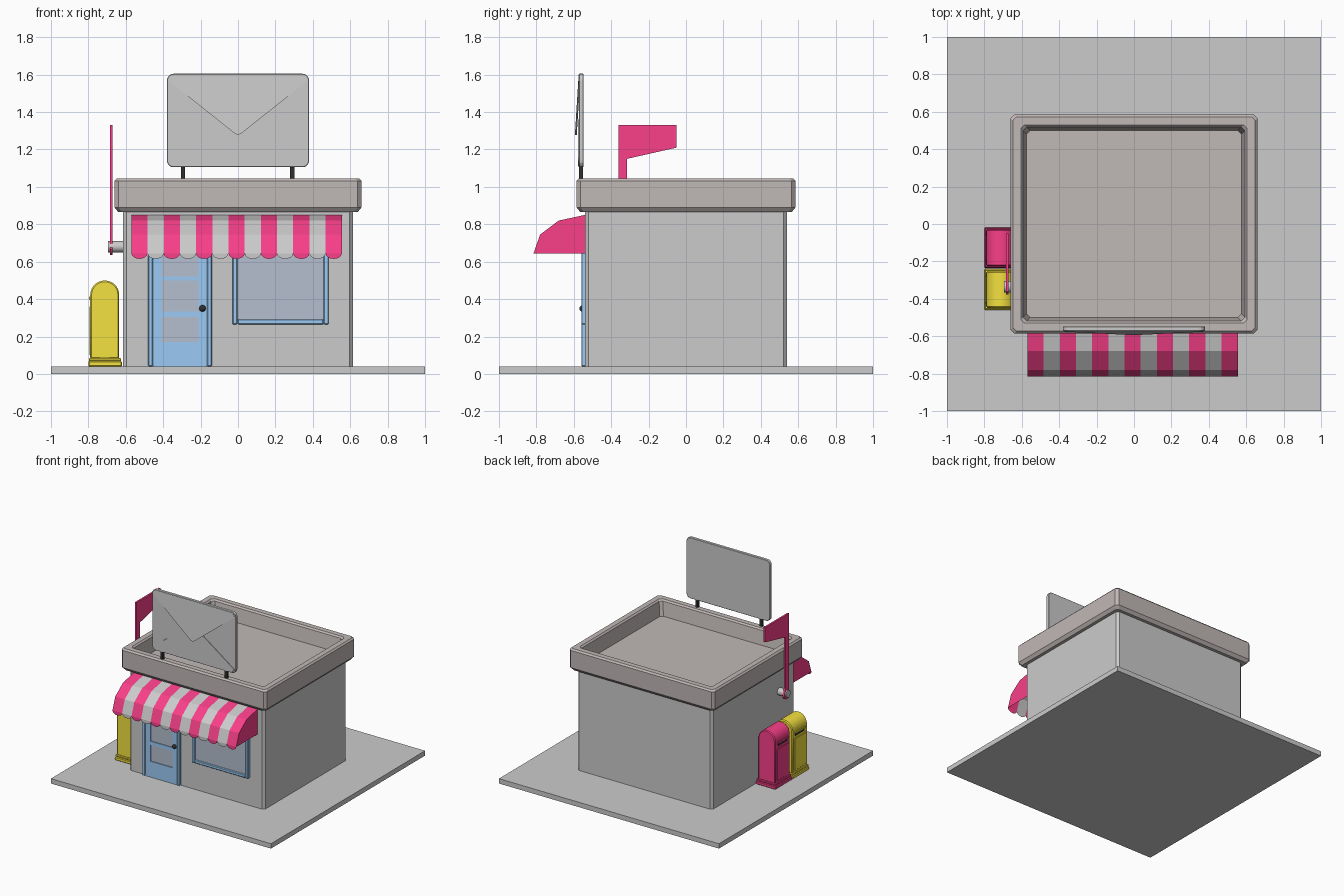
import bpy, bmesh
from math import sin, cos, pi, radians

if "Cube" in bpy.data.objects:
    bpy.data.objects.remove(bpy.data.objects["Cube"])


def mat(name, r, g, b):
    m = bpy.data.materials.new(name)
    m.diffuse_color = (r, g, b, 1)
    m.use_nodes = True
    m.node_tree.nodes["Principled BSDF"].inputs["Base Color"].default_value = m.diffuse_color
    return m


RED = mat("red", 0.95, 0.05, 0.25)
BLUE = mat("blue", 0.33, 0.60, 0.92)
YELLOW = mat("yellow", 0.90, 0.75, 0.05)
ROOF = mat("roof_brown", 0.53, 0.48, 0.47)
GLASS = mat("glass", 0.46, 0.52, 0.62)
BLACK = mat("black", 0.03, 0.03, 0.03)
PAVE = mat("pavement", 0.55, 0.55, 0.55)


def finish(name, bm, m=None, bevel=0, smooth=False):
    bmesh.ops.recalc_face_normals(bm, faces=bm.faces)
    me = bpy.data.meshes.new(name)
    bm.to_mesh(me)
    bm.free()
    ob = bpy.data.objects.new(name, me)
    bpy.context.collection.objects.link(ob)
    if m:
        me.materials.append(m)
    if bevel:
        b = ob.modifiers.new("bevel", "BEVEL")
        b.width, b.segments, b.limit_method = bevel, 1, 'ANGLE'
        b.angle_limit = radians(40)
    if smooth:
        bpy.ops.object.select_all(action='DESELECT')
        ob.select_set(True)
        bpy.context.view_layer.objects.active = ob
        bpy.ops.object.shade_smooth_by_angle(angle=radians(30))
    return ob


def loft(name, rings, **kw):
    """Closed solid through rings of equal point count."""
    bm = bmesh.new()
    vs = [[bm.verts.new(p) for p in r] for r in rings]
    n = len(vs[0])
    for a, b in zip(vs, vs[1:]):
        for i in range(n):
            bm.faces.new((a[i], a[(i + 1) % n], b[(i + 1) % n], b[i]))
    bm.faces.new(vs[0])
    bm.faces.new(vs[-1])
    return finish(name, bm, **kw)


def prism(name, pts, axis, a, b, **kw):
    """Extrude a 2D outline along x (pts are y,z) or y (pts are x,z)."""
    put = (lambda p, d: (d, p[0], p[1])) if axis == 'x' else (lambda p, d: (p[0], d, p[1]))
    return loft(name, [[put(p, d) for p in pts] for d in (a, b)], **kw)


def box(name, x0, x1, y0, y1, z0, z1, **kw):
    return prism(name, [(x0, z0), (x1, z0), (x1, z1), (x0, z1)], 'y', y0, y1, **kw)


def arc(cx, cz, r, a0, a1, n):
    return [(cx + r * cos(radians(a0 + (a1 - a0) * i / n)),
             cz + r * sin(radians(a0 + (a1 - a0) * i / n))) for i in range(n + 1)]


def cut_rect(hx, hy, z, c):
    """Rectangle ring with chamfered corners."""
    return [(hx, -hy + c, z), (hx, hy - c, z), (hx - c, hy, z), (-hx + c, hy, z),
            (-hx, hy - c, z), (-hx, -hy + c, z), (-hx + c, -hy, z), (hx - c, -hy, z)]


# Pavement, walls and roof tray
box("pavement", -1, 1, -1, 1, 0, 0.04, m=PAVE)
loft("walls", [cut_rect(0.615, 0.54, z, 0.02) for z in (0.04, 0.88)])
roof = [(0, 0.865, 0.02), (-0.02, 0.865, 0.02), (0, 0.89, 0.02), (0, 1.032, 0.02),
        (0.012, 1.045, 0.02), (0.055, 1.045, 0.02), (0.067, 1.033, 0.02), (0.085, 0.92, 0.02)]
loft("roof_tray", [cut_rect(0.66 - max(i, 0), 0.585 - max(i, 0), z, c)
                   for i, z, c in [(0.02, 0.865, 0.02)] + roof[2:]], m=ROOF)


def frame(name, x0, x1, z0, z1, w, y0, y1, sill=True):
    for part, b in (("left", (x0, x0 + w, z0, z1)), ("right", (x1 - w, x1, z0, z1)),
                    ("top", (x0 + w, x1 - w, z1 - w, z1)), ("bottom", (x0 + w, x1 - w, z0, z0 + w))):
        if part != "bottom" or sill:
            box(name + "_" + part, b[0], b[1], y0, y1, b[2], b[3], m=BLUE, bevel=0.005)


# Door: frame, stiles, rails, glass and knob
frame("door_frame", -0.48, -0.14, 0.04, 0.74, 0.025, -0.56, -0.535, sill=False)
for side, x in (("left", -0.455), ("right", -0.21)):
    box("door_stile_" + side, x, x + 0.045, -0.553, -0.535, 0.04, 0.715, m=BLUE)
for i, (z0, z1) in enumerate(((0.04, 0.17), (0.305, 0.335), (0.50, 0.52), (0.68, 0.715))):
    box(f"door_rail_{i}", -0.41, -0.21, -0.553, -0.535, z0, z1, m=BLUE)
box("door_glass", -0.41, -0.21, -0.546, -0.535, 0.17, 0.68, m=GLASS)
bm = bmesh.new()
bmesh.ops.create_uvsphere(bm, u_segments=16, v_segments=8, radius=0.018)
bmesh.ops.translate(bm, verts=bm.verts, vec=(-0.19, -0.552, 0.35))
finish("door_knob", bm, m=BLACK, smooth=True)

# Shop window
frame("window_frame", -0.03, 0.485, 0.265, 0.74, 0.027, -0.56, -0.535)
box("window_glass", -0.003, 0.458, -0.55, -0.535, 0.292, 0.713, m=GLASS)

# Striped awning with scalloped hem
bm = bmesh.new()
prof = [(-0.54, 0.85), (-0.68, 0.82), (-0.78, 0.745), (-0.815, 0.645)]
X0, X1, N = -0.57, 0.555, 13
w = (X1 - X0) / N


def face(pts, idx):
    bm.faces.new([bm.verts.new(p) for p in pts]).material_index = idx


for i in range(N):
    a, b = X0 + i * w, X0 + (i + 1) * w
    for p, q in zip(prof, prof[1:]):
        face([(a, *p), (b, *p), (b, *q), (a, *q)], i % 2)
    face([((a + b) / 2 - w / 2 * cos(pi * k / 8), -0.815, 0.645 - 0.03 * sin(pi * k / 8))
          for k in range(9)], i % 2)
for x in (X0, X1):
    face([(x, *p) for p in prof] + [(x, -0.54, 0.645)], 0)
bmesh.ops.remove_doubles(bm, verts=bm.verts, dist=0.0005)
awning = finish("awning", bm, m=RED)
awning.data.materials.append(mat("awning_white", 0.8, 0.8, 0.8))

# Envelope sign: rounded board, folds, flap and legs
board = []
for cx, cz, a in ((0.345, 1.57, 0), (-0.345, 1.57, 90), (-0.345, 1.14, 180), (0.345, 1.14, 270)):
    board += arc(cx, cz, 0.035, a, a + 90, 4)
prism("sign_board", board, 'y', -0.573, -0.547, bevel=0.003)
prism("sign_lower_fold", [(-0.37, 1.14), (-0.345, 1.11), (0.345, 1.11), (0.37, 1.14),
                          (0.06, 1.36), (-0.06, 1.36)], 'y', -0.578, -0.57)
flap = [(-0.375, 1.57), (-0.345, 1.60), (0.345, 1.60), (0.375, 1.57), (0.02, 1.287), (0, 1.278), (-0.02, 1.287)]
loft("sign_flap", [[(x, -0.574 - (1.60 - z) * 0.062 + d, z) for x, z in flap] for d in (0, 0.01)])
for side, x in (("left", -0.295), ("right", 0.29)):
    box("sign_leg_" + side, x - 0.011, x + 0.011, -0.572, -0.55, 1.03, 1.115, m=BLACK)

# Signal flag on the left wall with its hub
prism("flag", [(-0.36, 1.33), (-0.36, 0.68)] + arc(-0.335, 0.68, 0.045, 200, 340, 10)
      + [(-0.315, 0.73), (-0.315, 1.15), (-0.05, 1.21), (-0.05, 1.33)], 'x', -0.685, -0.67, m=RED)
prism("flag_hub", arc(-0.335, 0.68, 0.03, 0, 337.5, 15), 'x', -0.695, -0.61, smooth=True)

# Two post boxes against the left wall
for name, yc, m in (("yellow_post_box", -0.35, YELLOW), ("red_post_box", -0.127, RED)):
    outline = [(-0.79, 0.08), (-0.635, 0.08)] + arc(-0.7125, 0.422, 0.0775, 0, 180, 14)
    prism(name + "_body", outline, 'y', yc - 0.098, yc + 0.098, m=m, bevel=0.007, smooth=True)
    box(name + "_base", -0.80, -0.62, yc - 0.109, yc + 0.109, 0.04, 0.068, m=m, bevel=0.005)
    box(name + "_plinth", -0.797, -0.625, yc - 0.105, yc + 0.105, 0.068, 0.085, m=m, bevel=0.004)
    box(name + "_hatch", -0.795, -0.785, yc - 0.075, yc + 0.075, 0.10, 0.36, m=m, bevel=0.003)
    box(name + "_slot_hood", -0.796, -0.775, yc - 0.07, yc + 0.07, 0.395, 0.415, m=m, bevel=0.004)
    box(name + "_slot", -0.792, -0.785, yc - 0.06, yc + 0.06, 0.378, 0.395, m=BLACK)
